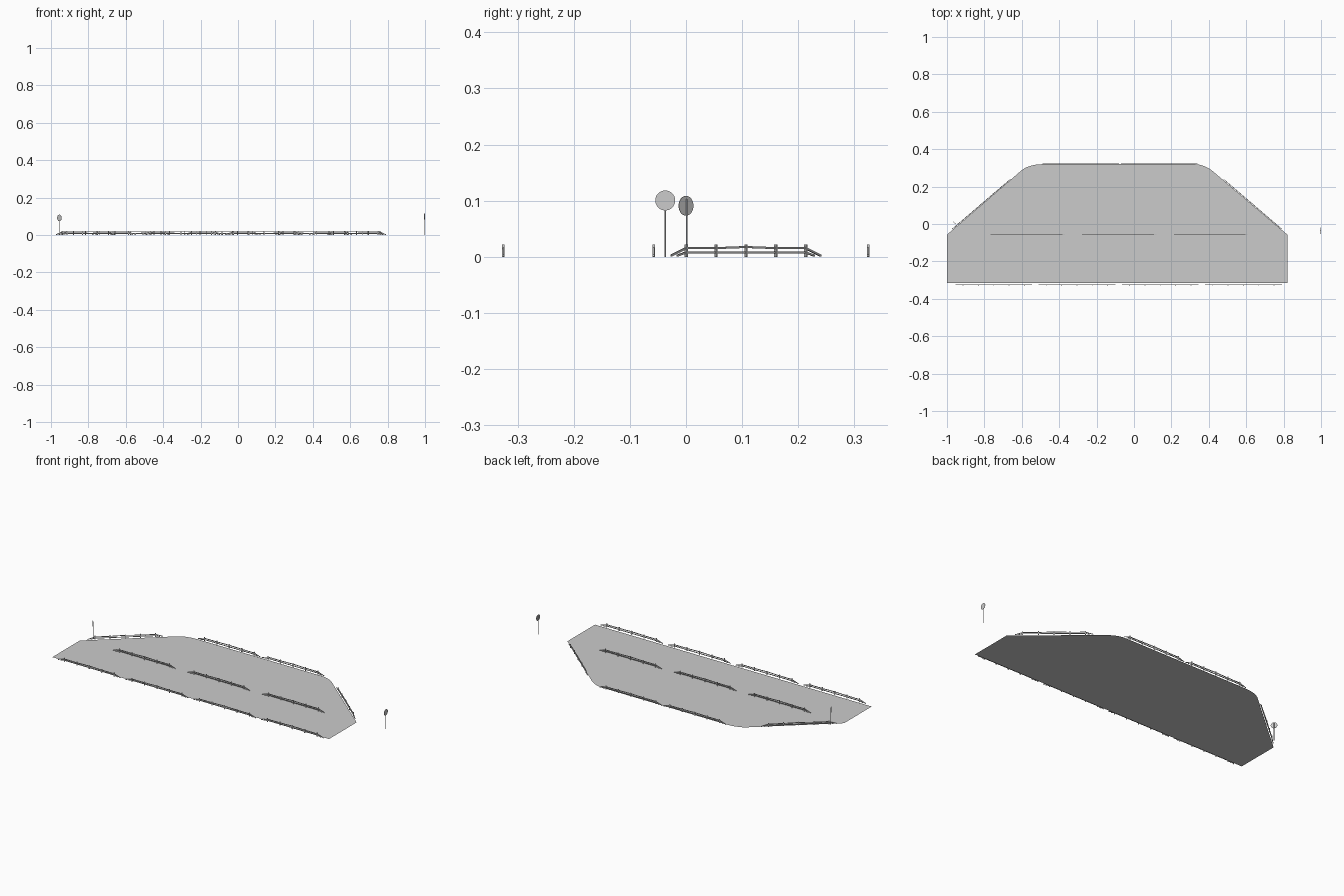
import bpy, bmesh, math
from mathutils import Vector, Matrix

if "Cube" in bpy.data.objects:
    bpy.data.objects.remove(bpy.data.objects["Cube"])


def new_object(name, bm):
    mesh = bpy.data.meshes.new(name)
    bm.to_mesh(mesh)
    bm.free()
    ob = bpy.data.objects.new(name, mesh)
    bpy.context.collection.objects.link(ob)
    return ob


def add_box(bm, centre, size):
    m = Matrix.Translation(centre) @ Matrix.Diagonal((*size, 1))
    bmesh.ops.create_cube(bm, size=1, matrix=m)


def add_rail(bm, path, depth, height):
    """Sweep a rectangle along a path in the local xz plane."""
    rings = []
    for x, z in path:
        rings.append([bm.verts.new((x, sy * depth / 2, max(0, z + sz * height / 2)))
                      for sy, sz in ((-1, -1), (1, -1), (1, 1), (-1, 1))])
    for a, b in zip(rings, rings[1:]):
        for i in range(4):
            j = (i + 1) % 4
            bm.faces.new((a[i], b[i], b[j], a[j]))
    bm.faces.new(rings[0])
    bm.faces.new(rings[-1][::-1])


def guardrail(name, x, y, angle):
    bm = bmesh.new()
    # five posts
    for i in range(-2, 3):
        add_box(bm, (i * 0.082, 0.0005, 0.011), (0.0045, 0.004, 0.022))
    # two rails that bend down to the ground at the ends
    add_rail(bm, [(-0.205, 0.002), (-0.164, 0.0155), (-0.082, 0.0155), (0, 0.0175),
                  (0.082, 0.0155), (0.164, 0.0155), (0.205, 0.002)], 0.003, 0.0035)
    add_rail(bm, [(-0.188, 0.002), (-0.164, 0.0077), (0.164, 0.0077),
                  (0.188, 0.002)], 0.003, 0.0035)
    bmesh.ops.recalc_face_normals(bm, faces=bm.faces)
    ob = new_object(name, bm)
    ob.location = (x, y, 0)
    ob.rotation_euler.z = angle


def round_sign(name, x, y, z, radius, angle):
    # pole
    bm = bmesh.new()
    bmesh.ops.create_cone(bm, cap_ends=True, segments=10, radius1=0.0016,
                          radius2=0.0016, depth=z + 0.012,
                          matrix=Matrix.Translation((-0.002, 0, (z + 0.012) / 2)))
    pole = new_object(name + "_pole", bm)
    # disc
    bm = bmesh.new()
    bmesh.ops.create_cone(bm, cap_ends=True, segments=32, radius1=radius,
                          radius2=radius, depth=0.001,
                          matrix=Matrix.Translation((0, 0, z)) @ Matrix.Rotation(math.pi / 2, 4, 'Y'))
    disc = new_object(name + "_disc", bm)
    for ob in (pole, disc):
        ob.location = (x, y, 0)
        ob.rotation_euler.z = angle


def bend(a, b, c, steps=6):
    """Rounded corner between a and c, pulled toward b."""
    a, b, c = map(Vector, (a, b, c))
    ts = [i / steps for i in range(steps + 1)]
    return [(1 - t) ** 2 * a + 2 * t * (1 - t) * b + t * t * c for t in ts]


# paved lot
outline = [Vector(p) for p in ((-1, -0.057), (-1, -0.316), (0.82, -0.316), (0.82, -0.057))]
outline += bend((0.425, 0.279), (0.378, 0.32), (0.32, 0.32))
outline += bend((-0.48, 0.32), (-0.56, 0.32), (-0.60, 0.288))
bm = bmesh.new()
bm.faces.new([bm.verts.new((p.x, p.y, 0)) for p in outline])
new_object("paved_lot", bm)

# front, middle and back rows
for i, x in enumerate((-0.75, -0.305, 0.14, 0.585)):
    guardrail(f"front_guardrail_{i}", x, -0.325, math.pi)
for i, x in enumerate((-0.575, -0.085, 0.405)):
    guardrail(f"middle_guardrail_{i}", x, -0.058, 0)
for i, x in enumerate((-0.285, 0.135)):
    guardrail(f"back_guardrail_{i}", x, 0.3245, 0)

# slanted sides
guardrail("right_guardrail", 0.634, 0.1065, -math.radians(40.6))
guardrail("left_guardrail", -0.816, 0.1065, math.radians(40.6))

# signs
round_sign("left_sign", -0.955, 0, 0.091, 0.0175, math.radians(222))
round_sign("right_sign", 0.9985, -0.037, 0.1005, 0.0178, 0)
